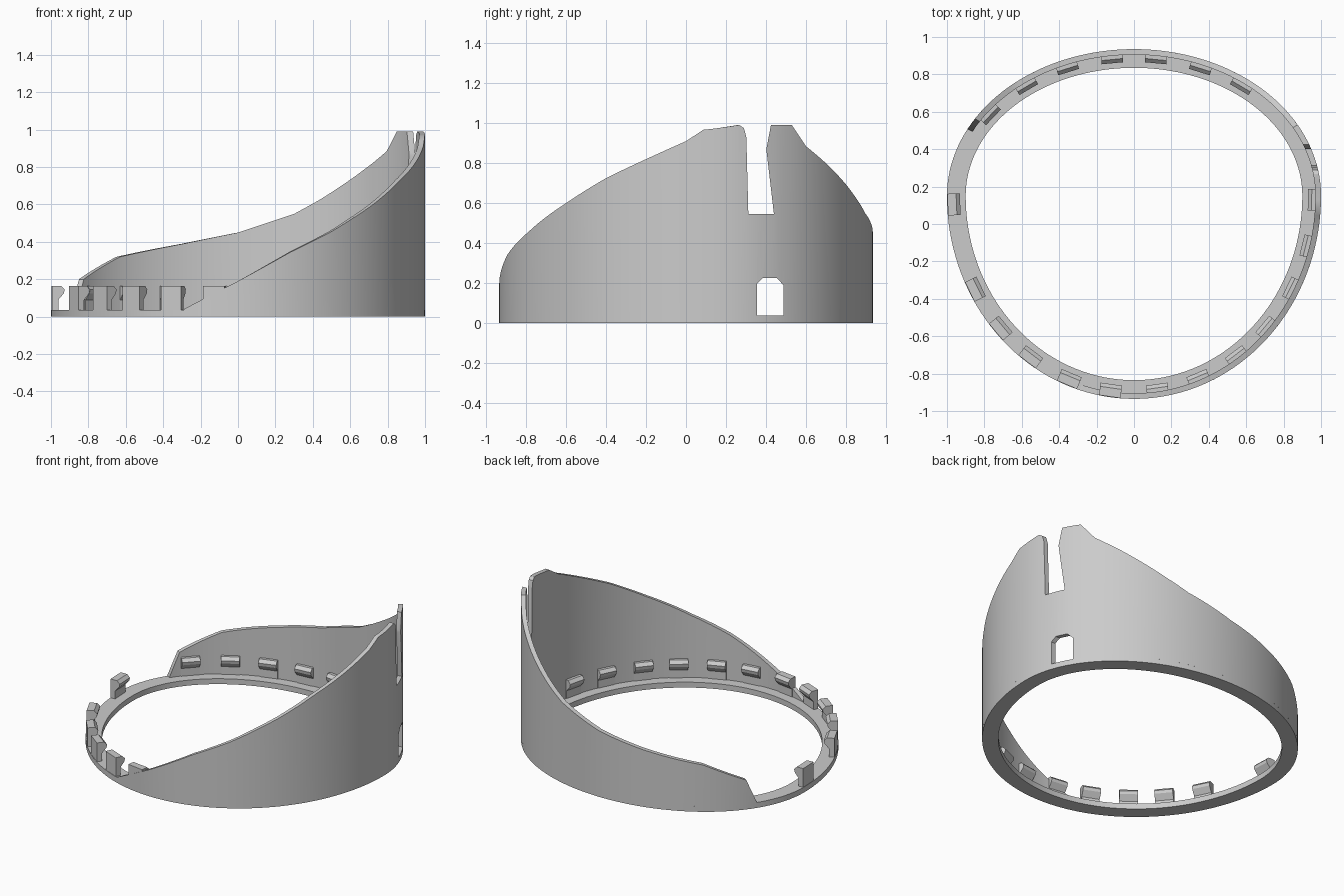
import bpy, bmesh
from math import sin, cos, acos, asin, atan2, pi, tau, radians
from mathutils import Vector

cube = bpy.data.objects.get("Cube")
if cube:
    bpy.data.objects.remove(cube)

MID_Y, BACK, FRONT = 0.15, 0.785, 1.085   # egg outline: two half ellipses
BASE_H, WALL = 0.037, 0.03

grey = bpy.data.materials.new("plain_grey")
grey.use_nodes = True
grey.diffuse_color = (0.6, 0.6, 0.6, 1)
grey.node_tree.nodes["Principled BSDF"].inputs["Base Color"].default_value = (0.6, 0.6, 0.6, 1)


def outline(t, inset, z):
    depth = BACK if sin(t) > 0 else FRONT
    return Vector(((1 - inset) * cos(t), MID_Y + (depth - inset) * sin(t), z))


def loft(name, sections, closed=False):
    """Skin a row of equal cross-sections, capping the ends when open."""
    bm = bmesh.new()
    rows = [[bm.verts.new(p) for p in s] for s in sections]
    n = len(rows[0])
    pairs = list(zip(rows, rows[1:])) + ([(rows[-1], rows[0])] if closed else [])
    for a, b in pairs:
        for i in range(n):
            j = (i + 1) % n
            bm.faces.new((a[i], a[j], b[j], b[i]))
    if not closed:
        bm.faces.new(rows[0])
        bm.faces.new(rows[-1])
    bmesh.ops.recalc_face_normals(bm, faces=bm.faces)
    mesh = bpy.data.meshes.new(name)
    bm.to_mesh(mesh)
    bm.free()
    mesh.materials.append(grey)
    obj = bpy.data.objects.new(name, mesh)
    bpy.context.scene.collection.objects.link(obj)
    return obj


def smooth(obj):
    bpy.ops.object.select_all(action='DESELECT')
    obj.select_set(True)
    bpy.context.view_layer.objects.active = obj
    bpy.ops.object.shade_smooth_by_angle(angle=radians(30))


# Base ring
steps = 144
base = loft("base_ring", [
    [outline(tau * k / steps, inset, z)
     for inset, z in ((0, 0), (0, BASE_H), (0.1, BASE_H), (0.1, 0))]
    for k in range(steps)], closed=True)
smooth(base)

# Rim of the wall: front by x, right side by y, back by x
front_rim = [(-0.29, 0.04), (0, 0.19), (0.28, 0.345), (0.5, 0.455)]
side_rim = [(-0.714, 0.52), (-0.6, 0.60), (-0.4, 0.725), (-0.2, 0.82), (0, 0.91),
            (0.087, 0.967), (0.26, 0.99), (0.53, 0.99), (0.60, 0.885)]
back_rim = [(0.7, 0.79), (0.57, 0.70), (0.45, 0.625), (0.31, 0.55), (0, 0.45),
            (-0.3, 0.39), (-0.65, 0.32), (-0.85, 0.20), (-0.89, 0.04)]
rim = [(-acos(x), z) for x, z in front_rim]
rim += [(asin((y - MID_Y) / (BACK if y > MID_Y else FRONT)), z) for y, z in side_rim]
rim += [(acos(x), z) for x, z in back_rim]

columns = [rim[0]]
for (t0, z0), (t1, z1) in zip(rim, rim[1:]):
    count = max(1, round((t1 - t0) / 0.04))
    columns += [(t0 + (t1 - t0) * k / count, z0 + (z1 - z0) * k / count)
                for k in range(1, count + 1)]
wall = loft("tall_wall", [
    [outline(t, 0, BASE_H - 0.002), outline(t, 0, z),
     outline(t, WALL, z), outline(t, WALL, BASE_H - 0.002)] for t, z in columns])

# Slot and small window cut through the right side of the wall
slot = [(0.312, 0.545), (0.44, 0.545), (0.402, 0.87), (0.425, 0.99), (0.425, 1.1),
        (0.26, 1.1), (0.26, 0.995), (0.29, 0.975), (0.302, 0.93)]
window = [(0.355, 0.03), (0.487, 0.03), (0.487, 0.19), (0.455, 0.225),
          (0.385, 0.225), (0.355, 0.195)]
cutters = []
for name, shape in (("slot_cutter", slot), ("window_cutter", window)):
    cutter = loft(name, [[(x, y, z) for y, z in shape] for x in (0.6, 1.2)])
    cutter.hide_render = True
    mod = wall.modifiers.new(name, 'BOOLEAN')
    mod.operation, mod.solver, mod.object = 'DIFFERENCE', 'EXACT', cutter
    cutters.append(cutter)
bpy.ops.object.select_all(action='DESELECT')
wall.select_set(True)
bpy.context.view_layer.objects.active = wall
for mod in list(wall.modifiers):
    bpy.ops.object.modifier_apply(modifier=mod.name)
for cutter in cutters:
    bpy.data.objects.remove(cutter)
smooth(wall)

# Hooked clips around the ring: profile is (inward depth, height)
hook = [(0.003, 0.03), (0.003, 0.165), (0.05, 0.165), (0.07, 0.145),
        (0.066, 0.125), (0.036, 0.09), (0.036, 0.03)]
mirrored = [(0.125, -0.88), (0.35, -0.835), (0.555, -0.71), (0.715, -0.555),
            (0.855, -0.35), (0.115, 0.885), (0.345, 0.83), (0.57, 0.75)]
spots = [(s * x, y) for x, y in mirrored for s in (1, -1)]
spots += [(-0.77, 0.60), (-0.965, 0.105), (0.92, -0.115), (0.945, 0.13)]
for i, (x, y) in enumerate(spots):
    t = atan2((y - MID_Y) / (BACK if y > MID_Y else FRONT), x)
    origin = outline(t, 0, 0)
    along = (outline(t + 0.01, 0, 0) - outline(t - 0.01, 0, 0)).normalized()
    inward = Vector((-along.y, along.x, 0))
    loft(f"clip_{i + 1}", [
        [origin + along * side + inward * d + Vector((0, 0, z)) for d, z in hook]
        for side in (-0.058, 0.058)])
